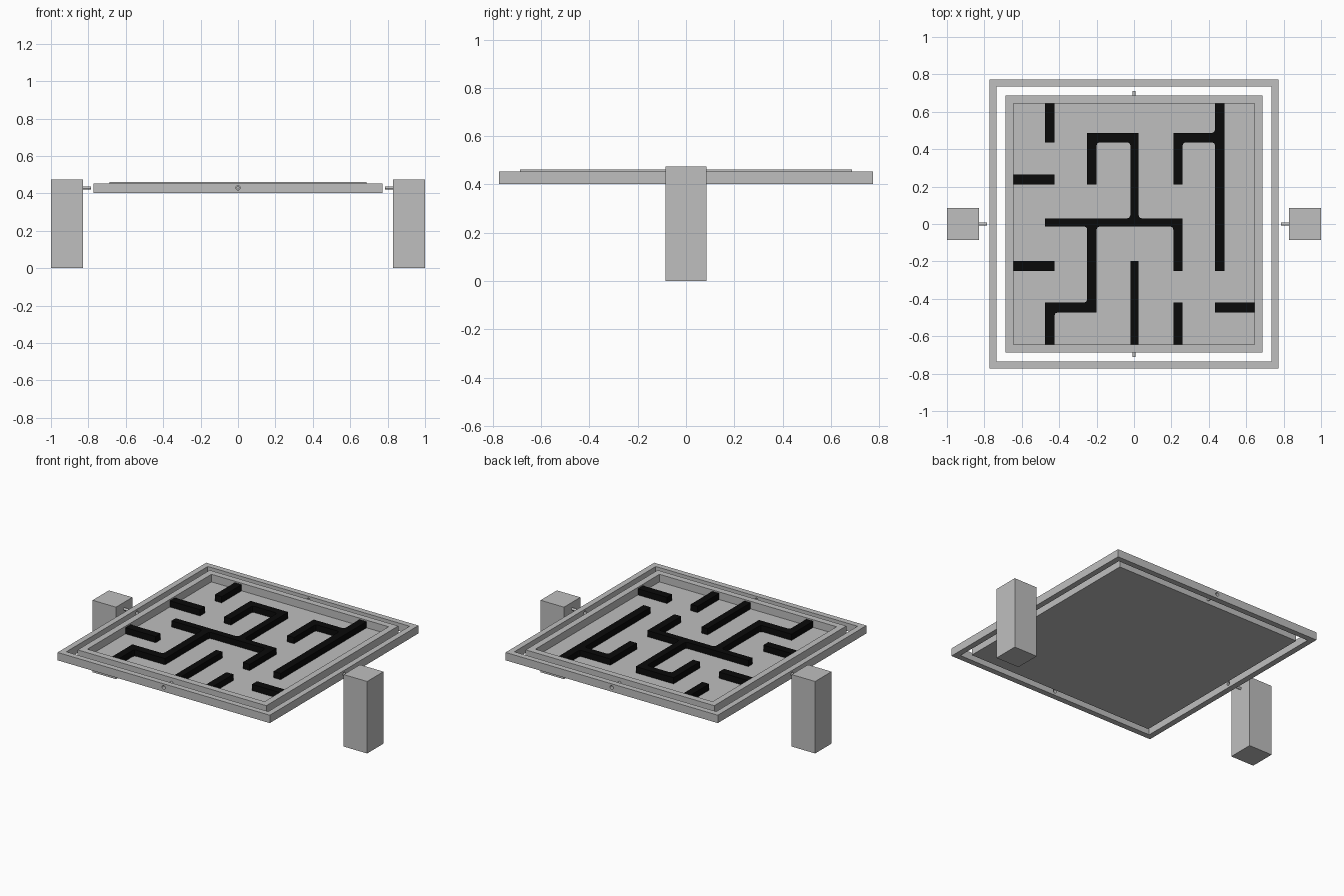
import bpy, bmesh, math
from mathutils import Matrix, Vector

if "Cube" in bpy.data.objects:
    bpy.data.objects.remove(bpy.data.objects["Cube"], do_unlink=True)


def material(name, value):
    m = bpy.data.materials.new(name)
    m.use_nodes = True
    col = (value, value, value, 1)
    m.diffuse_color = col
    m.node_tree.nodes["Principled BSDF"].inputs["Base Color"].default_value = col
    return m


GREY = material("light_grey", 0.52)
BLACK = material("black", 0.003)


def make_object(name, bm, mat):
    bmesh.ops.recalc_face_normals(bm, faces=bm.faces)
    me = bpy.data.meshes.new(name)
    bm.to_mesh(me)
    bm.free()
    ob = bpy.data.objects.new(name, me)
    bpy.context.collection.objects.link(ob)
    me.materials.append(mat)
    return ob


def box_mesh(x0, x1, y0, y1, z0, z1):
    bm = bmesh.new()
    size = Matrix.Diagonal((x1 - x0, y1 - y0, z1 - z0, 1))
    mid = Vector(((x0 + x1) / 2, (y0 + y1) / 2, (z0 + z1) / 2))
    bmesh.ops.create_cube(bm, size=1, matrix=Matrix.Translation(mid) @ size)
    return bm


def rod(name, axis, a, b, radius):
    """Cylinder along x or y from a to b at the pivot height."""
    bm = bmesh.new()
    if axis == "X":
        rot, mid = Matrix.Rotation(math.pi / 2, 4, "Y"), Vector(((a + b) / 2, 0, PIVOT))
    else:
        rot, mid = Matrix.Rotation(math.pi / 2, 4, "X"), Vector((0, (a + b) / 2, PIVOT))
    bmesh.ops.create_cone(bm, cap_ends=True, segments=24, radius1=radius, radius2=radius,
                          depth=abs(b - a), matrix=Matrix.Translation(mid) @ rot)
    ob = make_object(name, bm, GREY)
    for p in ob.data.polygons:
        p.use_smooth = len(p.vertices) == 4
    return ob


PIVOT = 0.43
BASE, FRAME_TOP, TRAY_TOP = 0.402, 0.454, 0.461
FLOOR, WALL_TOP = 0.411, 0.452

# Outer frame: square ring with pivot holes through all four sides
bm = bmesh.new()
rings = [[bm.verts.new((sx * r, sy * r, z)) for sx, sy in ((-1, -1), (1, -1), (1, 1), (-1, 1))]
         for r, z in ((0.773, BASE), (0.773, FRAME_TOP), (0.735, FRAME_TOP), (0.735, BASE))]
for k in range(4):
    a, b = rings[k], rings[(k + 1) % 4]
    for i in range(4):
        j = (i + 1) % 4
        bm.faces.new((a[i], a[j], b[j], b[i]))
frame = make_object("outer_frame", bm, GREY)
for axis in "XY":
    cutter = rod("hole_cutter", axis, -0.9, 0.9, 0.012)
    cutter.hide_render = True
    mod = frame.modifiers.new("holes", "BOOLEAN")
    mod.operation, mod.solver, mod.object = "DIFFERENCE", "EXACT", cutter
    bpy.context.view_layer.objects.active = frame
    bpy.ops.object.modifier_apply(modifier=mod.name)
    bpy.data.objects.remove(cutter, do_unlink=True)
for p in frame.data.polygons:
    p.use_smooth = False

# Maze tray: block with its top inset and sunk to the floor
bm = box_mesh(-0.687, 0.687, -0.687, 0.687, BASE, TRAY_TOP)
top = max(bm.faces, key=lambda f: f.calc_center_median().z)
bmesh.ops.inset_region(bm, faces=[top], thickness=0.042, use_even_offset=True)
sunk = bmesh.ops.extrude_discrete_faces(bm, faces=[top])["faces"][0]
bmesh.ops.translate(bm, verts=sunk.verts, vec=(0, 0, FLOOR - TRAY_TOP))
make_object("maze_tray", bm, GREY)

# Posts with pivot pins, and the tray's own pins
for side, s in (("left", 1), ("right", -1)):
    x0, x1 = sorted((s * 0.829, s * 1.0))
    make_object(side + "_post", box_mesh(x0, x1, -0.085, 0.085, 0, 0.474), GREY)
    rod(side + "_post_pin", "X", s * 0.787, s * 0.835, 0.008)
for side, s in (("front", -1), ("back", 1)):
    rod(side + "_tray_pin", "Y", s * 0.68, s * 0.712, 0.008)

# Maze walls as rectangles: x0, x1, y0, y1
E = 0.645
WALLS = [
    (-.475, -.425, .437, E), (-E, -.425, .212, .265), (-E, -.425, -.25, -.197),
    (-.25, -.2, .212, .487), (-.25, .025, .437, .487), (-.02, .025, 0, .487),
    (-.475, .26, -.013, .03), (-.25, -.2, -.473, .03), (-.475, -.2, -.473, -.42),
    (-.475, -.425, -E, -.42), (.21, .26, -.25, .03), (-.02, .025, -E, -.197),
    (.21, .26, -E, -.42), (.433, E, -.473, -.42), (.433, .485, -.25, E),
    (.21, .485, .437, .487), (.21, .26, .212, .487),
]
# Small corner fillets: corner x, y and the direction they open
FILLETS = [
    (-.2, .437, 1, -1), (-.02, .437, -1, -1), (-.02, .03, -1, 1), (.025, .03, 1, 1),
    (-.2, -.013, 1, -1), (-.25, -.013, -1, -1), (.21, -.013, -1, -1), (-.25, -.42, -1, 1),
    (-.425, -.473, 1, -1), (.26, .437, 1, -1), (.433, .437, -1, -1), (.433, .487, -1, 1),
]


def raise_walls(bm):
    new = bmesh.ops.extrude_face_region(bm, geom=list(bm.faces))["geom"]
    bmesh.ops.translate(bm, verts=[v for v in new if isinstance(v, bmesh.types.BMVert)],
                        vec=(0, 0, WALL_TOP - FLOOR))


# Merge the rectangles on a shared grid so the walls form one clean solid
xs = sorted({v for w in WALLS for v in w[:2]})
ys = sorted({v for w in WALLS for v in w[2:]})
bm = bmesh.new()
for x0, x1 in zip(xs, xs[1:]):
    for y0, y1 in zip(ys, ys[1:]):
        cx, cy = (x0 + x1) / 2, (y0 + y1) / 2
        if any(a < cx < b and c < cy < d for a, b, c, d in WALLS):
            bm.faces.new([bm.verts.new((x, y, FLOOR))
                          for x, y in ((x0, y0), (x1, y0), (x1, y1), (x0, y1))])
bmesh.ops.remove_doubles(bm, verts=bm.verts, dist=1e-5)
raise_walls(bm)
bmesh.ops.dissolve_limit(bm, angle_limit=0.01, verts=bm.verts, edges=bm.edges)
make_object("maze_walls", bm, BLACK)

# Concave fillets in the wall corners
bm = bmesh.new()
R = 0.016
for x, y, sx, sy in FILLETS:
    arc = [(R - R * math.cos(t), R - R * math.sin(t)) for t in (0, math.pi / 4, math.pi / 2)]
    bm.faces.new([bm.verts.new((x + sx * u, y + sy * v, FLOOR)) for u, v in [(0, 0)] + arc])
bmesh.ops.recalc_face_normals(bm, faces=bm.faces)
raise_walls(bm)
make_object("wall_fillets", bm, BLACK)
